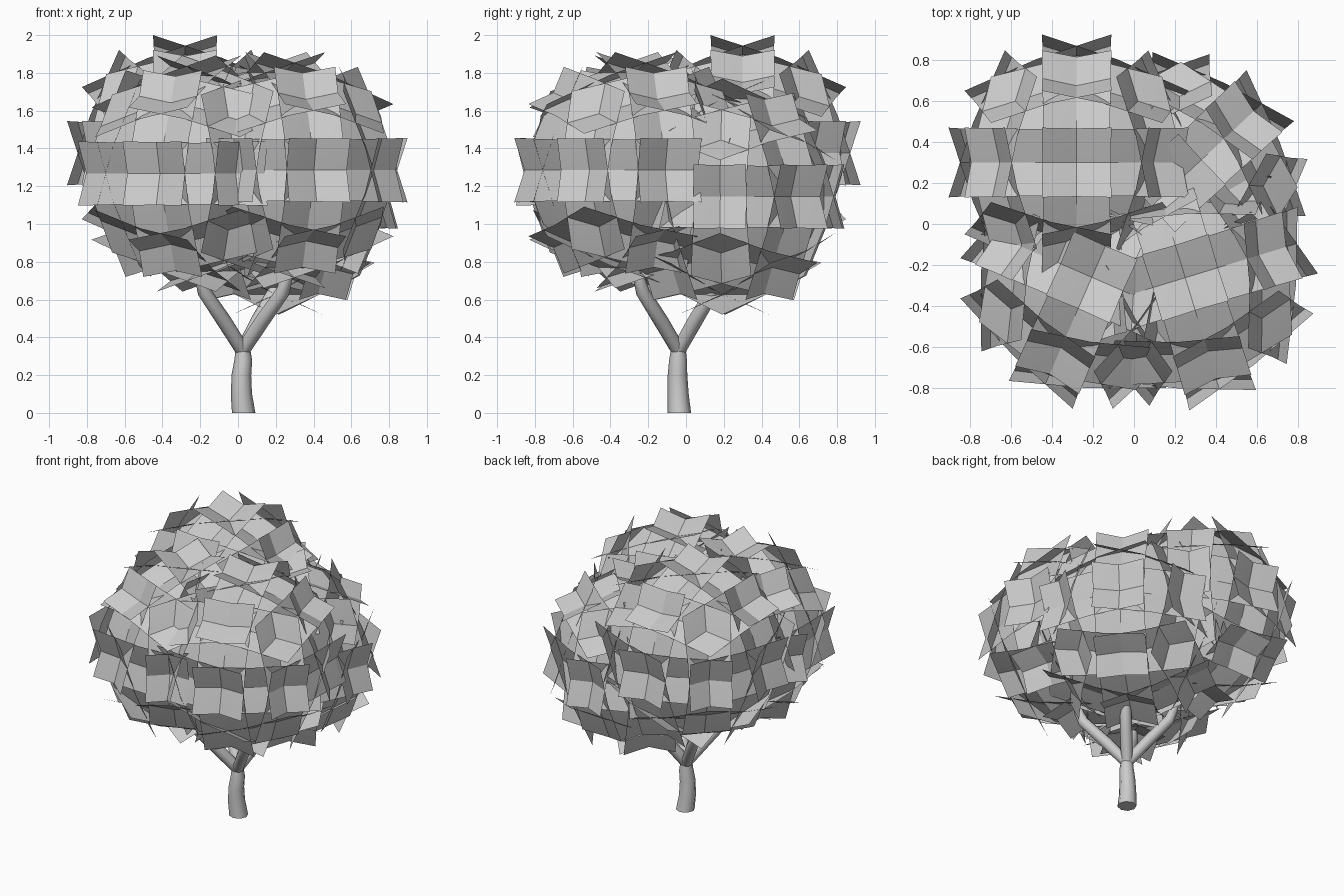
import bpy, bmesh, math
from mathutils import Vector, Matrix

if "Cube" in bpy.data.objects:
    bpy.data.objects.remove(bpy.data.objects["Cube"])


def finish(bm, name, angle=60):
    me = bpy.data.meshes.new(name)
    bm.to_mesh(me)
    bm.free()
    ob = bpy.data.objects.new(name, me)
    bpy.context.collection.objects.link(ob)
    bpy.ops.object.select_all(action='DESELECT')
    ob.select_set(True)
    bpy.context.view_layer.objects.active = ob
    bpy.ops.object.shade_smooth_by_angle(angle=math.radians(angle))
    return ob


def tube(name, path, sides=8):
    """Tapered tube; path holds (x, y, z, radius)."""
    bm = bmesh.new()
    pts = [Vector(p[:3]) for p in path]
    loops = []
    for i, p in enumerate(pts):
        d = pts[min(i + 1, len(pts) - 1)] - pts[max(i - 1, 0)]
        if i == 0 and abs(p.z) < 1e-4:
            d = Vector((0, 0, 1))
        q = Vector((0, 0, 1)).rotation_difference(d.normalized())
        r = path[i][3]
        loops.append([bm.verts.new(p + q @ Vector((r * math.cos(a), r * math.sin(a), 0)))
                      for a in (2 * math.pi * k / sides for k in range(sides))])
    for a, b in zip(loops, loops[1:]):
        for k in range(sides):
            m = (k + 1) % sides
            bm.faces.new((a[k], a[m], b[m], b[k]))
    bm.faces.new(loops[0][::-1])
    bm.faces.new(loops[-1])
    return finish(bm, name)


# One leaf card: an enlarged quarter of a cube-sphere side, overlapping its neighbours
CARD = [Vector(c) for c in ((-0.17, -0.17, 0.625), (0.547, -0.17, 0.35),
                            (0.418, 0.418, 0.193), (-0.17, 0.547, 0.35))]
EDGE_BULGE, MID_BULGE = 0.02, 0.04


def leaf_card(bm, mat, flip):
    out = Vector((0.37, 0.37, 0.85)).normalized()
    mids = [(CARD[i] + CARD[(i + 1) % 4]) / 2 + out * EDGE_BULGE for i in range(4)]
    centre = sum(CARD, Vector()) / 4 + out * MID_BULGE
    cv = [bm.verts.new(mat @ p) for p in CARD]
    mv = [bm.verts.new(mat @ p) for p in mids]
    c = bm.verts.new(mat @ centre)
    for i in range(4):
        f = (cv[i], mv[i], c, mv[i - 1])
        bm.faces.new(f[::-1] if flip else f)


def leaf_cluster(name, centre, turn):
    """Ball of 24 overlapping cards: four around each of six directions."""
    bm = bmesh.new()
    base = Matrix.Translation(centre) @ Matrix.Rotation(math.radians(turn), 4, 'Z')
    sides = [Matrix.Rotation(math.radians(a), 4, 'X') for a in (0, 90, 180, 270)]
    sides += [Matrix.Rotation(math.radians(a), 4, 'Y') for a in (90, 270)]
    for side in sides:
        for k in range(4):
            leaf_card(bm, base @ side @ Matrix.Rotation(k * math.pi / 2, 4, 'Z'), False)
    return finish(bm, name)


# Trunk
tube("trunk", [(0.03, -0.035, 0, 0.062), (0.018, -0.042, 0.1, 0.056),
               (0.018, -0.045, 0.2, 0.052), (0.028, -0.042, 0.28, 0.047),
               (0.025, -0.04, 0.36, 0.036)])

# Branches, one per leaf cluster
for name, (x, y) in {"branch_front_left": (-0.2, -0.25), "branch_front_right": (0.26, -0.25),
                     "branch_back_right": (0.21, 0.16), "branch_back_left": (-0.2, 0.16)}.items():
    path = [(0.025 + (x - 0.025) * t, -0.04 + (y + 0.04) * t, z, r)
            for t, z, r in ((0, 0.33, 0.038), (0.45, 0.49, 0.04), (0.9, 0.64, 0.037),
                            (1.0, 0.72, 0.03), (1.08, 0.88, 0.022))]
    tube(name, path)

# Foliage
leaf_cluster("leaves_back_left", (-0.28, 0.30, 1.375), 0)
leaf_cluster("leaves_front_left", (-0.206, -0.26, 1.267), -23.5)
leaf_cluster("leaves_front_right", (0.25, -0.262, 1.285), 17)
leaf_cluster("leaves_back_right", (0.208, 0.2, 1.145), 43)
